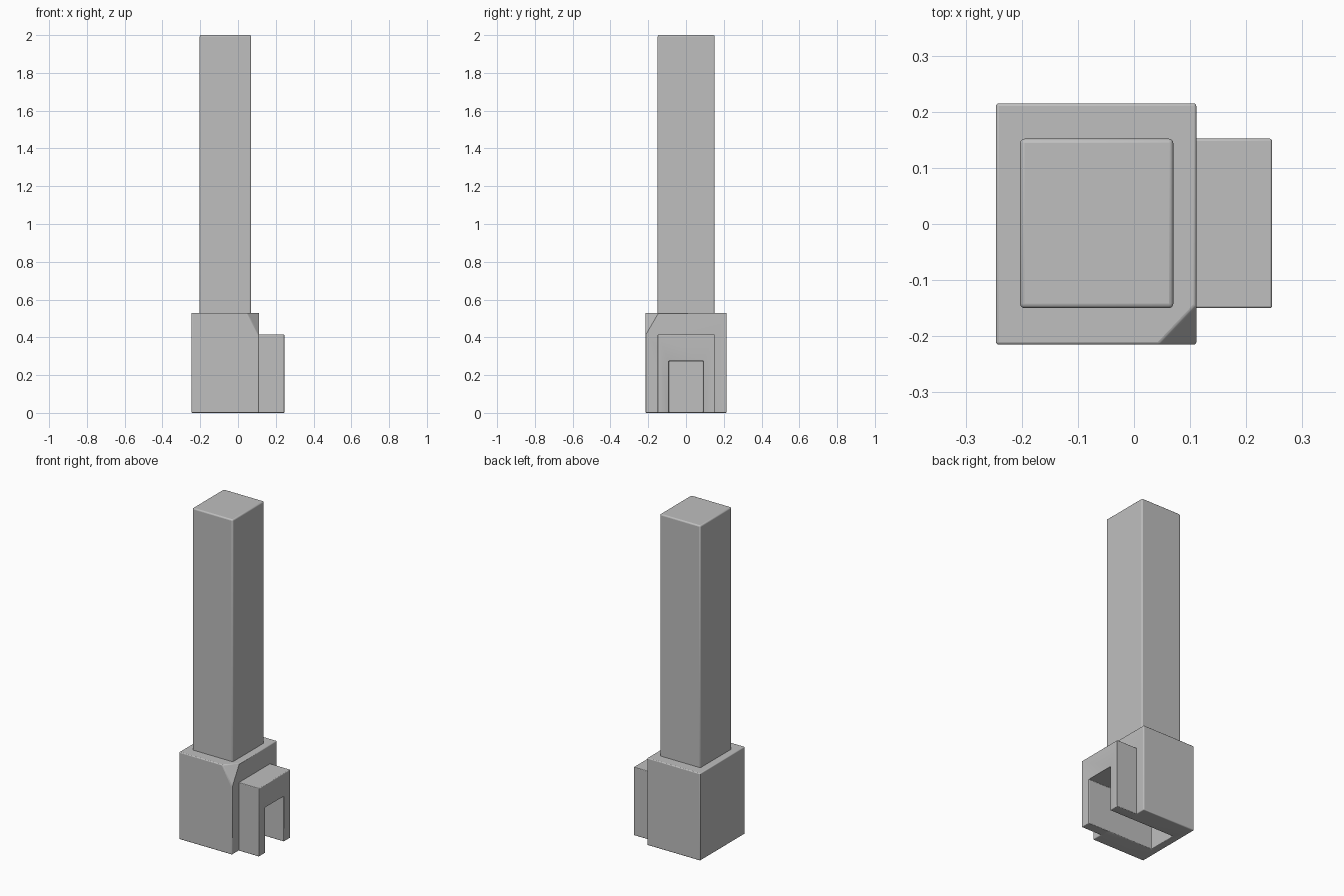
import bpy, bmesh, math
from mathutils import Vector

if "Cube" in bpy.data.objects:
    bpy.data.objects.remove(bpy.data.objects["Cube"], do_unlink=True)

GREY = (0.52, 0.52, 0.52, 1)
mat = bpy.data.materials.new("plain grey")
mat.use_nodes = True
mat.diffuse_color = GREY
mat.node_tree.nodes["Principled BSDF"].inputs["Base Color"].default_value = GREY


def box(name, low, high, chip=None):
    """Box between two corners; chip is three points of a corner-cutting plane."""
    low, high = Vector(low), Vector(high)
    bm = bmesh.new()
    bmesh.ops.create_cube(bm, size=1)
    for v in bm.verts:
        v.co = (low + high) / 2 + v.co * (high - low)
    if chip:
        a, b, c = map(Vector, chip)
        normal = (b - a).cross(c - a)
        if normal.dot((low + high) / 2 - a) > 0:
            normal.negate()
        cut = bmesh.ops.bisect_plane(bm, geom=bm.verts[:] + bm.edges[:] + bm.faces[:],
                                     plane_co=a, plane_no=normal, clear_outer=True)
        rim = [g for g in cut["geom_cut"] if isinstance(g, bmesh.types.BMEdge)]
        bmesh.ops.contextual_create(bm, geom=rim)
        bmesh.ops.recalc_face_normals(bm, faces=bm.faces[:])
    mesh = bpy.data.meshes.new(name)
    bm.to_mesh(mesh)
    bm.free()
    mesh.materials.append(mat)
    obj = bpy.data.objects.new(name, mesh)
    bpy.context.collection.objects.link(obj)
    return obj


def finish(obj, soften, cutter=None):
    if cutter:
        hollow = obj.modifiers.new("channel", 'BOOLEAN')
        hollow.operation = 'DIFFERENCE'
        hollow.solver = 'EXACT'
        hollow.object = cutter
    bevel = obj.modifiers.new("soft edges", 'BEVEL')
    bevel.width = soften
    bevel.segments = 3
    bevel.limit_method = 'ANGLE'
    bevel.angle_limit = math.radians(50)
    bpy.ops.object.select_all(action='DESELECT')
    obj.select_set(True)
    bpy.context.view_layer.objects.active = obj
    bpy.ops.object.shade_smooth_by_angle(angle=math.radians(40))


# Helper that hollows the spout and the base
channel = box("channel_cutter", (-0.2, -0.09, -0.1), (0.4, 0.09, 0.275))
channel.hide_render = True
channel.hide_viewport = True

# Tall square shaft
shaft = box("shaft", (-0.203, -0.15, 0.4), (0.07, 0.152, 2))
finish(shaft, 0.008)

# Square base block with one chipped upper corner
base = box("base_block", (-0.246, -0.215, 0), (0.111, 0.215, 0.53),
           chip=((0.045, -0.215, 0.53), (0.111, -0.145, 0.53), (0.111, -0.215, 0.41)))
finish(base, 0.005, channel)

# Arched spout on the side of the base
spout = box("arched_spout", (0.1, -0.15, 0), (0.246, 0.152, 0.415))
finish(spout, 0.004, channel)
